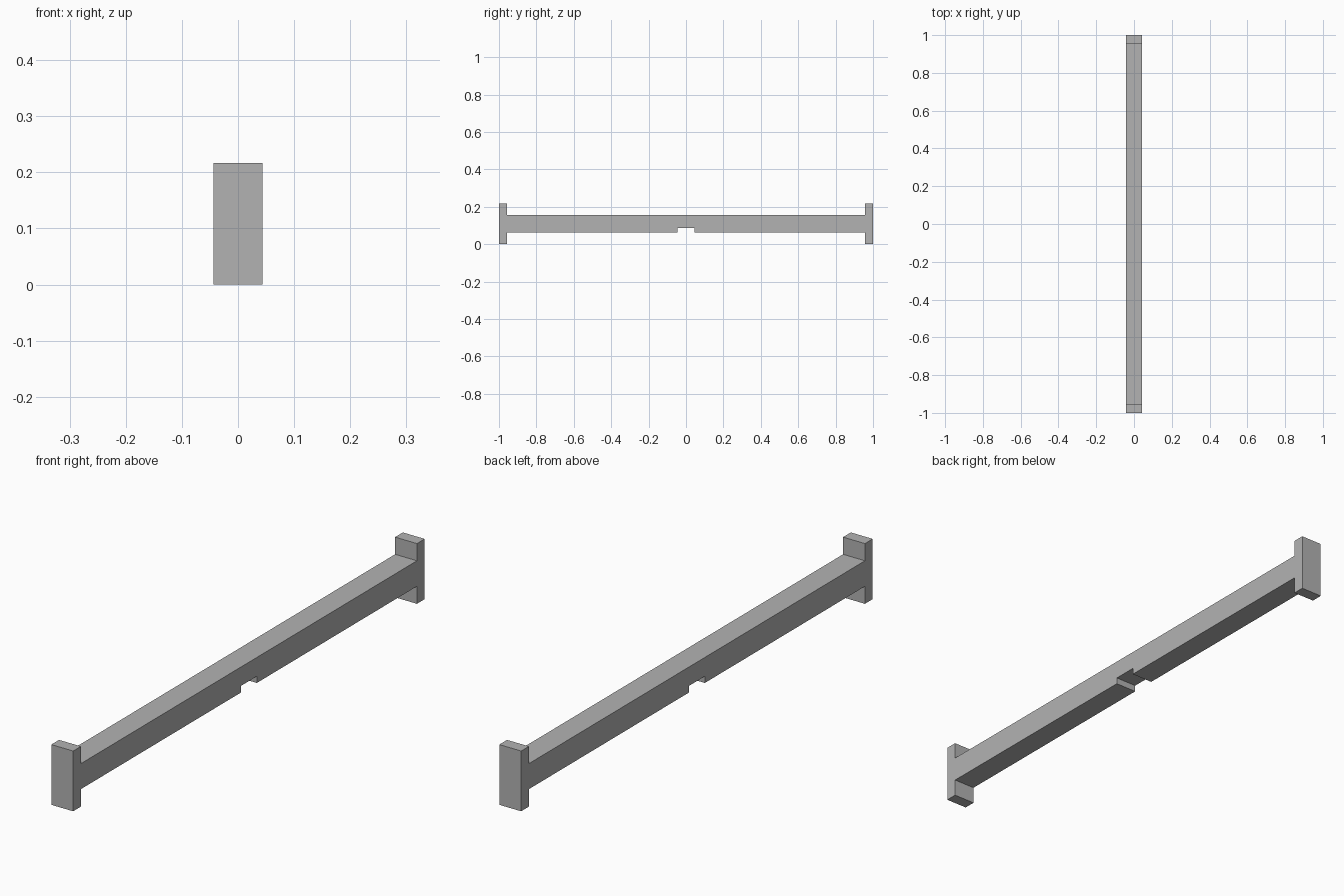
import bpy
import bmesh

# Remove the default object
cube = bpy.data.objects.get("Cube")
if cube:
    bpy.data.objects.remove(cube, do_unlink=True)

HALF_WIDTH = 0.0435
HEIGHT = 0.217
BEAM_BOTTOM, BEAM_TOP = 0.063, 0.155
END_INNER = 0.956
NOTCH_HALF, NOTCH_TOP = 0.045, 0.087

# Plain grey material
grey = bpy.data.materials.new("grey")
grey.use_nodes = True
colour = (0.45, 0.45, 0.45, 1)
grey.diffuse_color = colour
grey.node_tree.nodes["Principled BSDF"].inputs["Base Color"].default_value = colour

# Side outline of one half (y, z), from the notch round to the top centre
half = [
    (NOTCH_HALF, NOTCH_TOP), (NOTCH_HALF, BEAM_BOTTOM),
    (END_INNER, BEAM_BOTTOM), (END_INNER, 0), (1, 0),
    (1, HEIGHT), (END_INNER, HEIGHT), (END_INNER, BEAM_TOP),
]
outline = half + [(-y, z) for y, z in reversed(half)]

# Crossbar with end plates and underside notch, extruded across its width
bm = bmesh.new()
side = bm.faces.new([bm.verts.new((-HALF_WIDTH, y, z)) for y, z in outline])
extruded = bmesh.ops.extrude_face_region(bm, geom=[side])["geom"]
bmesh.ops.translate(bm, vec=(2 * HALF_WIDTH, 0, 0),
                    verts=[v for v in extruded if isinstance(v, bmesh.types.BMVert)])
bmesh.ops.recalc_face_normals(bm, faces=bm.faces)
mesh = bpy.data.meshes.new("notched_crossbar")
bm.to_mesh(mesh)
bm.free()
mesh.materials.append(grey)
crossbar = bpy.data.objects.new("notched_crossbar", mesh)
bpy.context.collection.objects.link(crossbar)
